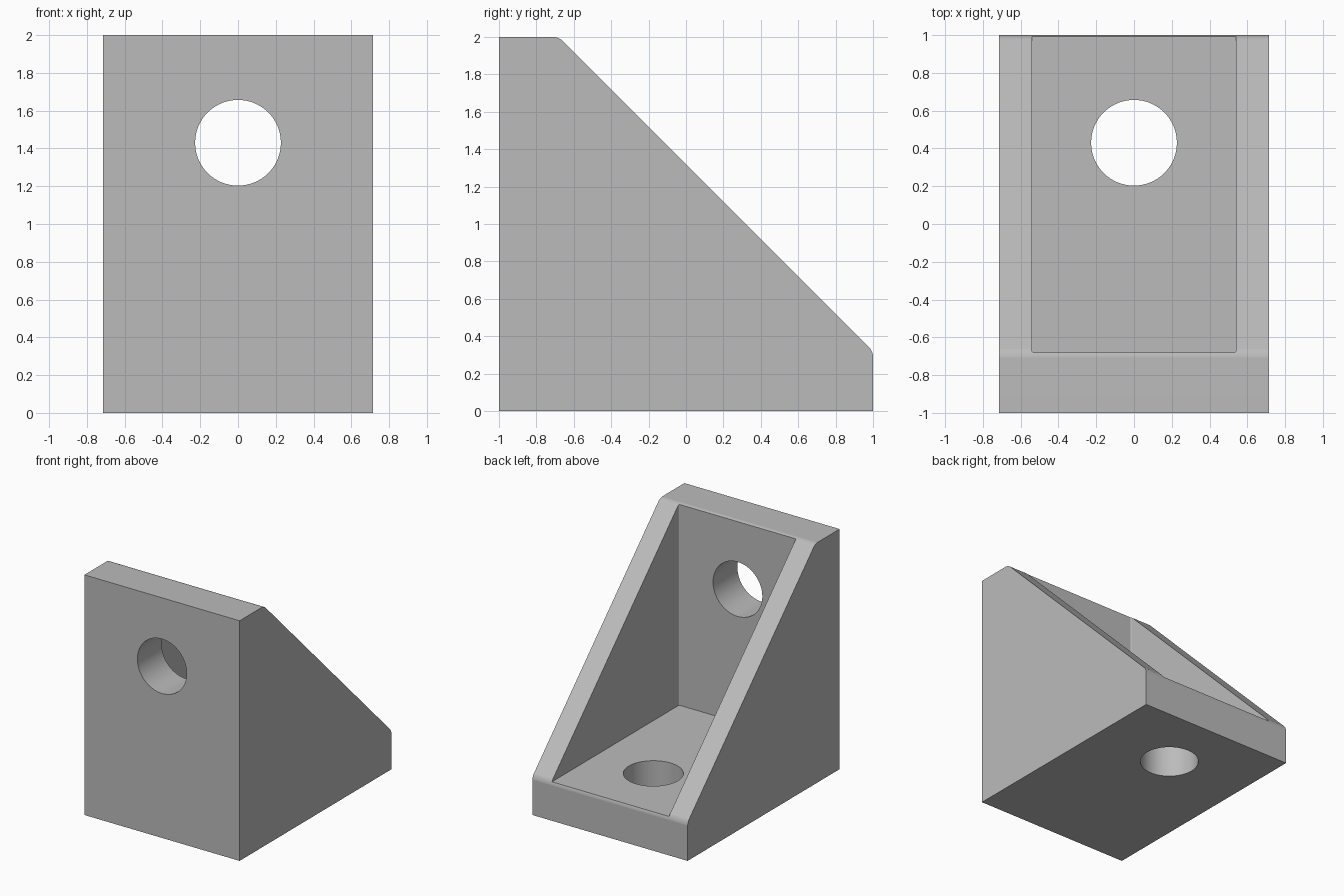
import bpy, bmesh, math
from mathutils import Matrix, Vector

if "Cube" in bpy.data.objects:
    bpy.data.objects.remove(bpy.data.objects["Cube"], do_unlink=True)

HALF_W, INNER_W = 0.715, 0.54    # outer and pocket half widths
WALL = 0.32                      # plate thickness
BORE_R, BORE_POS = 0.227, 0.43   # bolt hole radius and offset

grey = bpy.data.materials.new("light grey metal")
grey.use_nodes = True
colour = (0.5, 0.5, 0.5, 1)
grey.diffuse_color = colour
grey.node_tree.nodes["Principled BSDF"].inputs["Base Color"].default_value = colour


def finish(name, bm):
    bmesh.ops.recalc_face_normals(bm, faces=bm.faces)
    mesh = bpy.data.meshes.new(name)
    bm.to_mesh(mesh)
    bm.free()
    mesh.materials.append(grey)
    obj = bpy.data.objects.new(name, mesh)
    bpy.context.collection.objects.link(obj)
    return obj


def bevel_edges(bm, test, offset, segments):
    edges = [e for e in bm.edges if test(e)]
    bmesh.ops.bevel(bm, geom=edges, offset=offset, segments=segments,
                    profile=0.5, affect='EDGES')


def along(e, axis):
    d = (e.verts[1].co - e.verts[0].co).normalized()
    return abs(d[axis]) > 0.99


def bore(name, centre, rotation):
    bm = bmesh.new()
    bmesh.ops.create_cone(bm, cap_ends=True, segments=64, radius1=BORE_R,
                          radius2=BORE_R, depth=0.8,
                          matrix=Matrix.Translation(centre) @ rotation)
    return finish(name, bm)


# Body: side profile extruded across x, slope ends rounded
bm = bmesh.new()
profile = [(-1, 0), (1, 0), (1, WALL), (-1 + WALL, 2), (-1, 2)]
face = bm.faces.new([bm.verts.new((-HALF_W, y, z)) for y, z in profile])
ext = bmesh.ops.extrude_face_region(bm, geom=[face])
bmesh.ops.translate(bm, vec=(2 * HALF_W, 0, 0),
                    verts=[v for v in ext["geom"] if isinstance(v, bmesh.types.BMVert)])
bevel_edges(bm, lambda e: along(e, 0) and
            abs(e.verts[0].co.y + e.verts[0].co.z - 1 - WALL) < 0.001, 0.03, 6)
bracket = finish("corner_bracket", bm)

# Pocket between the two side webs
bm = bmesh.new()
low, high = Vector((-INNER_W, WALL - 1, WALL)), Vector((INNER_W, 1.4, 2.4))
bmesh.ops.create_cube(bm, size=1, matrix=Matrix.Translation((low + high) / 2)
                      @ Matrix.Diagonal((*(high - low), 1)))
bevel_edges(bm, lambda e: along(e, 2) and e.verts[0].co.y < 0, 0.008, 3)
pocket = finish("pocket_cutter", bm)

# Bolt holes through the upright and the base plate
upright_bore = bore("upright_bore_cutter", (0, -1, 1 + BORE_POS),
                    Matrix.Rotation(math.pi / 2, 4, 'X'))
base_bore = bore("base_bore_cutter", (0, BORE_POS, 0), Matrix.Identity(4))

# Cut, then remove the cutters
bpy.ops.object.select_all(action='DESELECT')
bpy.context.view_layer.objects.active = bracket
bracket.select_set(True)
for cutter in (pocket, upright_bore, base_bore):
    cutter.hide_render = True
    mod = bracket.modifiers.new(cutter.name, 'BOOLEAN')
    mod.operation, mod.solver, mod.object = 'DIFFERENCE', 'EXACT', cutter
    bpy.ops.object.modifier_apply(modifier=mod.name)
    bpy.data.objects.remove(cutter, do_unlink=True)

# Smooth bores and rounded edges, flat plates
bpy.ops.object.shade_smooth_by_angle(angle=math.radians(30))
weighted = bracket.modifiers.new("flat_plates", 'WEIGHTED_NORMAL')
weighted.keep_sharp = True
